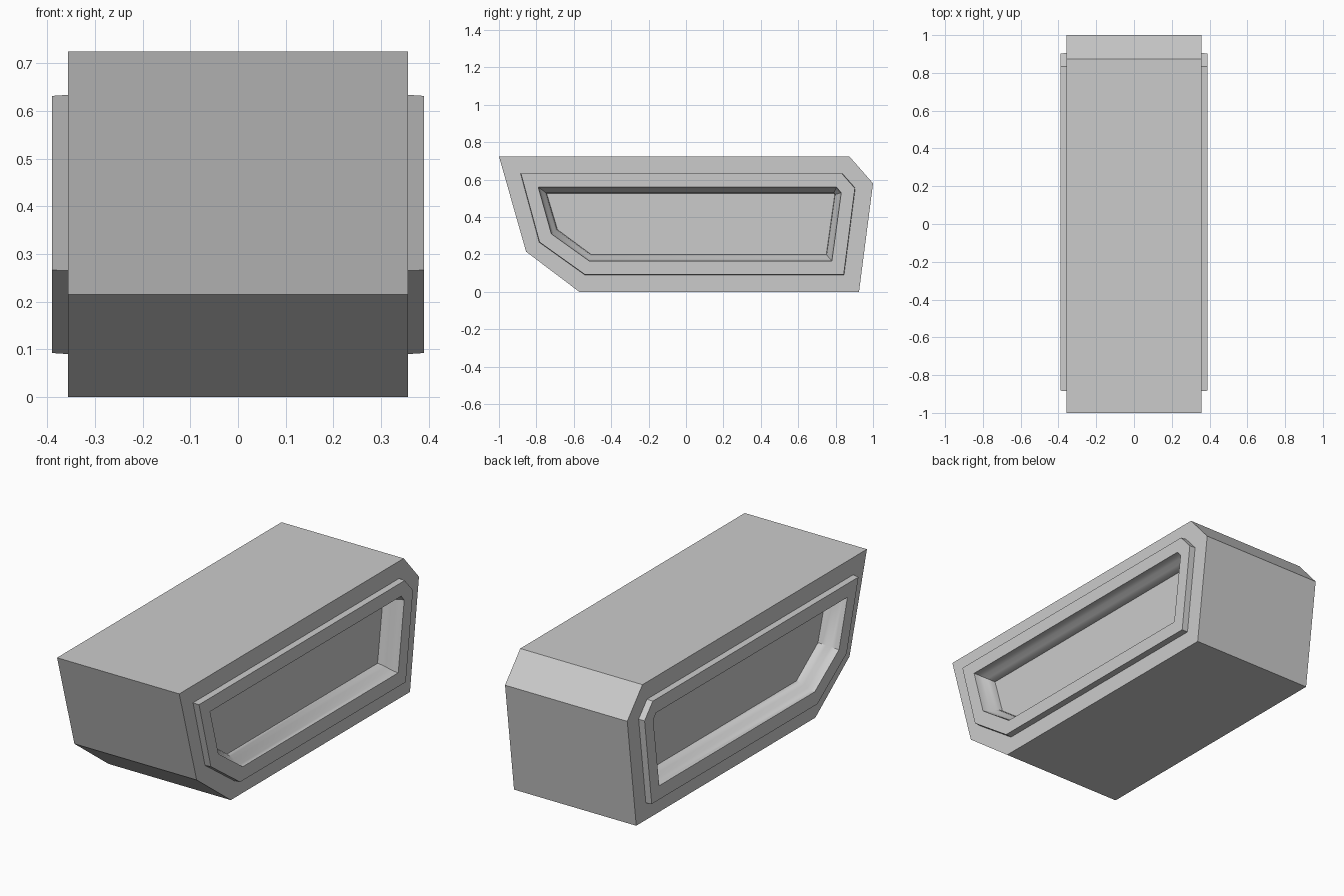
import bpy, bmesh
from math import radians

if "Cube" in bpy.data.objects:
    bpy.data.objects.remove(bpy.data.objects["Cube"])

# Side profiles as (y, z), counter-clockwise seen from +x
OUTER = [(-1, .725), (-.855, .215), (-.57, 0), (.925, 0), (1, .58), (.873, .725)]
RIM = [(-.885, .634), (-.785, .265), (-.54, .09), (.845, .09), (.905, .555), (.835, .634)]
LIP = [(-.79, .56), (-.72, .31), (-.517, .165), (.78, .165), (.83, .53), (.805, .56)]
FLOOR = [(-.745, .527), (-.687, .333), (-.507, .2), (.75, .2), (.795, .52), (.79, .527)]
BODY_X, RIM_X, FLOOR_X = .357, .39, .29


def blend(a, b, t):
    return [(p[0] + (q[0] - p[0]) * t, p[1] + (q[1] - p[1]) * t) for p, q in zip(a, b)]


def loft(name, rings, cap=False):
    """Skin a list of (x, profile) rings, optionally closing the last one."""
    bm = bmesh.new()
    loops = [[bm.verts.new((x, y, z)) for y, z in prof] for x, prof in rings]
    for a, b in zip(loops, loops[1:]):
        for i in range(len(a)):
            j = (i + 1) % len(a)
            bm.faces.new((a[i], a[j], b[j], b[i]))
    if cap:
        bm.faces.new(loops[-1])
    mesh = bpy.data.meshes.new(name)
    bm.to_mesh(mesh)
    bm.free()
    obj = bpy.data.objects.new(name, mesh)
    bpy.context.collection.objects.link(obj)
    return obj


# Main casing with flat side borders
loft("casing", [(-BODY_X, RIM), (-BODY_X, OUTER), (BODY_X, OUTER), (BODY_X, RIM)])

# Raised frame and recessed window, mirrored to both sides
panel = loft("side_panels", [
    (BODY_X, RIM), (RIM_X, blend(RIM, LIP, .03)), (RIM_X, LIP),
    (.368, blend(LIP, FLOOR, .08)), (.35, blend(LIP, FLOOR, .3)),
    (.33, blend(LIP, FLOOR, .7)), (.312, blend(LIP, FLOOR, .92)),
    (FLOOR_X, FLOOR)], cap=True)
mirror = panel.modifiers.new("Mirror", 'MIRROR')
mirror.use_axis[0] = True
mirror.use_mirror_merge = False

# Smooth the rounded recess walls, keep the corners sharp
bpy.ops.object.select_all(action='DESELECT')
panel.select_set(True)
bpy.context.view_layer.objects.active = panel
bpy.ops.object.shade_smooth_by_angle(angle=radians(34))
